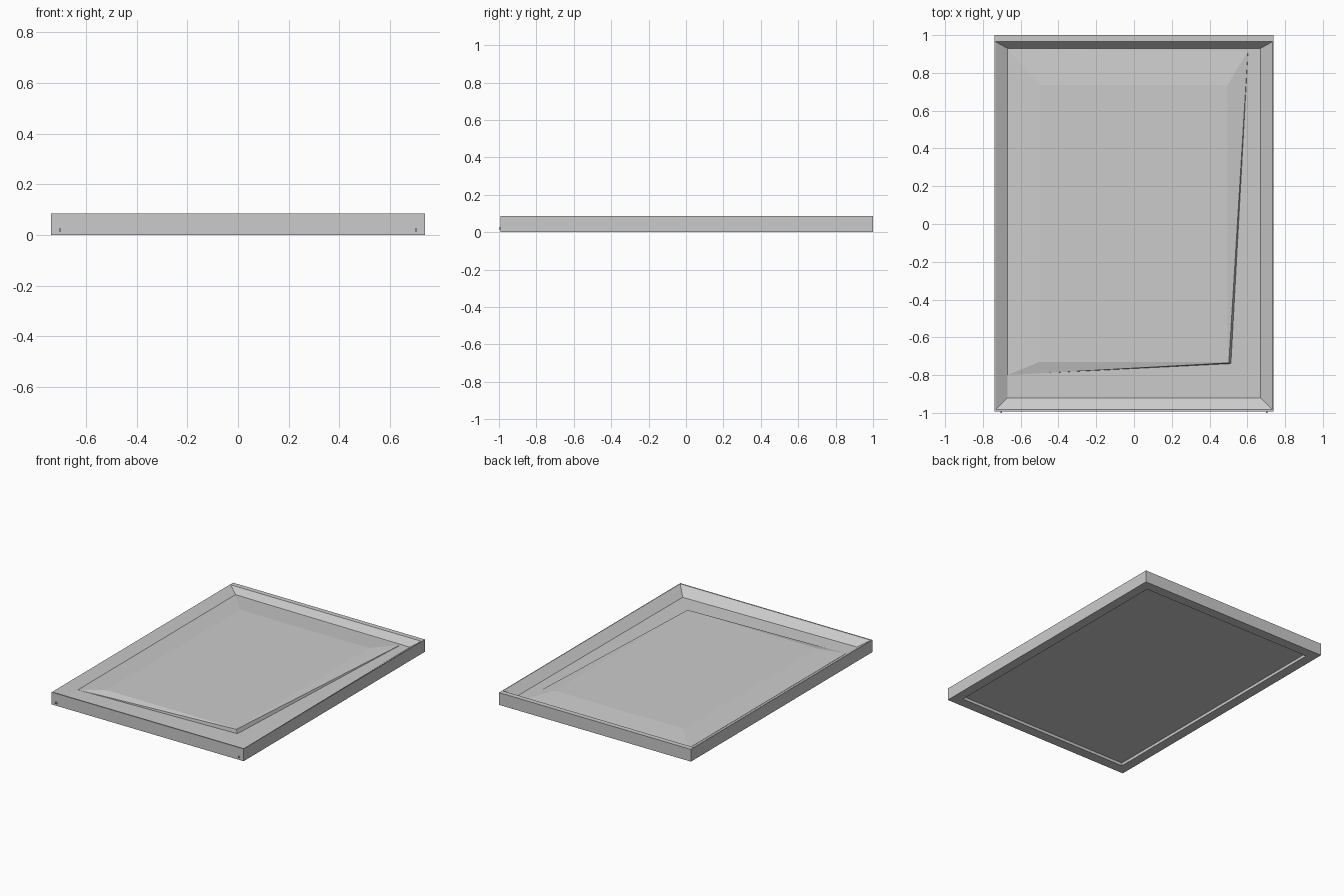
import bpy, bmesh

if "Cube" in bpy.data.objects:
    bpy.data.objects.remove(bpy.data.objects["Cube"])


def rect(x0, x1, y0, y1, z):
    """Corner ring: front-left, front-right, back-right, back-left."""
    zs = z if isinstance(z, tuple) else (z,) * 4
    return [(x, y, h) for (x, y), h in
            zip(((x0, y0), (x1, y0), (x1, y1), (x0, y1)), zs)]


def loft(name, rings):
    """Join successive rings with quads and cap both ends."""
    bm = bmesh.new()
    loops = [[bm.verts.new(p) for p in r] for r in rings]
    for a, b in zip(loops, loops[1:]):
        for i in range(4):
            j = (i + 1) % 4
            bm.faces.new((a[i], a[j], b[j], b[i]))
    bm.faces.new(loops[0][::-1])
    bm.faces.new(loops[-1])
    bmesh.ops.recalc_face_normals(bm, faces=bm.faces)
    mesh = bpy.data.meshes.new(name)
    bm.to_mesh(mesh)
    bm.free()
    obj = bpy.data.objects.new(name, mesh)
    bpy.context.collection.objects.link(obj)
    return obj


# Tray: underside recess, rim, outer walls, bevelled inner border, sunken floor
loft("frame", [
    rect(-0.67, 0.67, -0.92, 0.93, 0.02),
    rect(-0.67, 0.67, -0.92, 0.93, 0.0),
    rect(-0.738, 0.738, -0.992, 1.0, 0.0),
    rect(-0.738, 0.738, -0.992, 1.0, 0.085),
    rect(-0.733, 0.733, -0.983, 0.965, 0.085),
    rect(-0.67, 0.67, -0.92, 0.93, (0.045, 0.032, 0.040, 0.046)),
])

# Raised panel: shallow bevels, with a short step at the front right corner
loft("raised_panel", [
    [(-0.67, -0.80, 0.040), (0.515, -0.74, 0.030), (0.605, 0.91, 0.036), (-0.67, 0.93, 0.042)],
    [(-0.67, -0.80, 0.046), (0.502, -0.735, 0.060), (0.603, 0.915, 0.042), (-0.67, 0.93, 0.047)],
    rect(-0.50, 0.495, -0.73, 0.735, 0.062),
])

# Small pins on the front wall
for side, label in ((-1, "left"), (1, "right")):
    bpy.ops.mesh.primitive_cube_add(size=1, location=(side * 0.703, -0.995, 0.02))
    pin = bpy.context.object
    pin.name = label + "_pin"
    pin.scale = (0.008, 0.01, 0.012)
